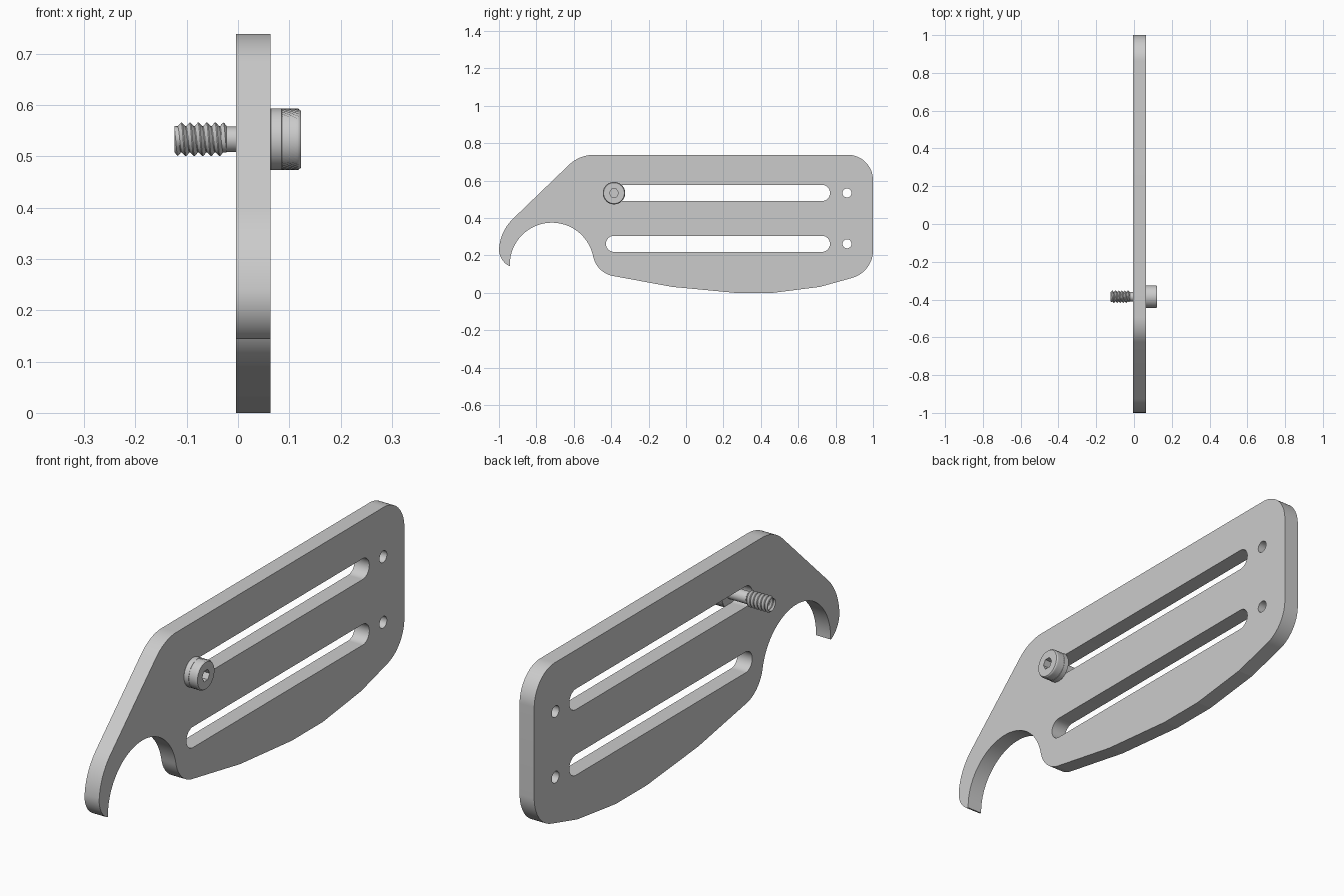
import bpy, bmesh
from math import sin, cos, pi, radians

if "Cube" in bpy.data.objects:
    bpy.data.objects.remove(bpy.data.objects["Cube"])

BY, BZ = -0.385, 0.533          # bolt axis
X0, X1 = -0.004, 0.063          # plate faces


def arc(cy, cz, r, a0, a1):
    n = max(3, round(abs(a1 - a0) / 3.75))
    return [(cy + r * cos(radians(a0 + (a1 - a0) * i / n)),
             cz + r * sin(radians(a0 + (a1 - a0) * i / n))) for i in range(n + 1)]


def smooth(ob, angle):
    bpy.ops.object.select_all(action='DESELECT')
    ob.select_set(True)
    bpy.context.view_layer.objects.active = ob
    bpy.ops.object.shade_smooth_by_angle(angle=radians(angle))


def finish(bm, name, angle):
    bmesh.ops.remove_doubles(bm, verts=bm.verts, dist=1e-5)
    bmesh.ops.dissolve_degenerate(bm, edges=bm.edges, dist=1e-6)
    bmesh.ops.recalc_face_normals(bm, faces=bm.faces)
    me = bpy.data.meshes.new(name)
    bm.to_mesh(me)
    bm.free()
    ob = bpy.data.objects.new(name, me)
    bpy.context.collection.objects.link(ob)
    smooth(ob, angle)
    return ob


# Plate: outline, two long slots and two small holes
outline = (arc(0.865, 0.603, 0.135, 90, 0)            # top right corner
           + arc(0.847, 0.227, 0.153, 0, -74.3)       # bottom right corner
           + [(0.717, 0.032), (0.465, 0.002), (0.262, 0.002), (-0.075, 0.032)]
           + arc(-0.366, 0.221, 0.133, -100.5, -168.6)
           + arc(-0.717, 0.150, 0.225, 11.4, 181.5)[1:]   # hook inside
           + arc(-0.8994, 0.2323, 0.1, 244, 175)[1:]      # hook tip
           + arc(-0.756, 0.220, 0.244, 175, 133.9)[1:]    # hook outside
           + arc(-0.492, 0.545, 0.193, 133.9, 90))        # top left corner
outline = [(y, z - 0.002 if z < 0.01 else z) for y, z in outline]
loops = [outline]
for z in (0.534, 0.262):
    loops.append(arc(0.727, z, 0.043, -90, 90) + arc(-0.385, z, 0.043, 90, 270))
    loops.append(arc(0.861, z, 0.024, 0, 360)[:-1])

cu = bpy.data.curves.new("plate_curve", 'CURVE')
cu.dimensions = '2D'
cu.fill_mode = 'BOTH'
cu.extrude = (X1 - X0) / 2
for pts in loops:
    sp = cu.splines.new('POLY')
    sp.points.add(len(pts) - 1)
    for p, (y, z) in zip(sp.points, pts):
        p.co = (y, z, 0, 1)
    sp.use_cyclic_u = True
tmp = bpy.data.objects.new("plate_curve", cu)
bpy.context.collection.objects.link(tmp)
tmp.rotation_euler = (pi / 2, 0, pi / 2)
tmp.location.x = (X0 + X1) / 2
bpy.context.view_layer.update()
bm = bmesh.new()
bm.from_mesh(tmp.to_mesh())
bm.transform(tmp.matrix_world)
tmp.to_mesh_clear()
bpy.data.objects.remove(tmp)
plate = finish(bm, "hook_plate", 4.5)

# Bolt head with knurled rim and hex socket, plus plain shank
N = 96


def const(r):
    return lambda i: r


def knurl(k):
    return lambda i: 0.060 if (i + k) % 2 else 0.0578


def hexagon(i):
    a = (i * 2 * pi / N) % (pi / 3) - pi / 6
    return 0.0215 / cos(a)


rings = [(-0.03, const(0.0245)), (X1, const(0.0245)), (X1, const(0.059)),
         (X1 + 0.001, const(0.060)), (0.085, const(0.060))]
rings += [(0.0855 + 0.0053 * k, knurl(k)) for k in range(7)]
rings += [(0.1185, const(0.0585)), (0.1225, const(0.0555)),
          (0.1225, hexagon), (0.093, hexagon)]
bm = bmesh.new()
rows = [[bm.verts.new((x, BY + f(i) * cos(2 * pi * i / N), BZ + f(i) * sin(2 * pi * i / N)))
         for i in range(N)] for x, f in rings]
for a, b in zip(rows, rows[1:]):
    for i in range(N):
        j = (i + 1) % N
        bm.faces.new((a[i], a[j], b[j], b[i]))
bm.faces.new(rows[0])
bm.faces.new(rows[-1])
finish(bm, "bolt_head", 25)

# Helical thread, tapering to the root radius at both ends
T0, T1, PITCH, S = -0.1235, -0.022, 0.0165, 48
ROOT, CREST = 0.0255, 0.0325
steps = [(0.0, ROOT), (0.1, ROOT), (0.5, CREST), (0.62, CREST)]
turns = int((T1 - T0) / PITCH) + 4
bm = bmesh.new()
grid = []
for k in range(turns * 4):
    row = []
    for i in range(S):
        f, r = steps[k % 4]
        x = T0 + PITCH * (k // 4 - 2 + f + i / S)
        x = min(max(x, T0), T1)
        r = min(r, ROOT + 1.2 * min(x - T0, T1 - x) + 0.0005)
        a = 2 * pi * i / S
        row.append(bm.verts.new((x, BY + r * cos(a), BZ + r * sin(a))))
    grid.append(row)
for k in range(len(grid) - 5):
    for i in range(S):
        if i < S - 1:
            c, d = grid[k][i + 1], grid[k + 1][i + 1]
        else:
            c, d = grid[k + 4][0], grid[k + 5][0]
        bm.faces.new((grid[k][i], c, d, grid[k + 1][i]))
bmesh.ops.remove_doubles(bm, verts=bm.verts, dist=1e-6)
bmesh.ops.dissolve_degenerate(bm, edges=bm.edges, dist=1e-7)
bmesh.ops.holes_fill(bm, edges=[e for e in bm.edges if e.is_boundary], sides=0)
finish(bm, "bolt_thread", 25)
